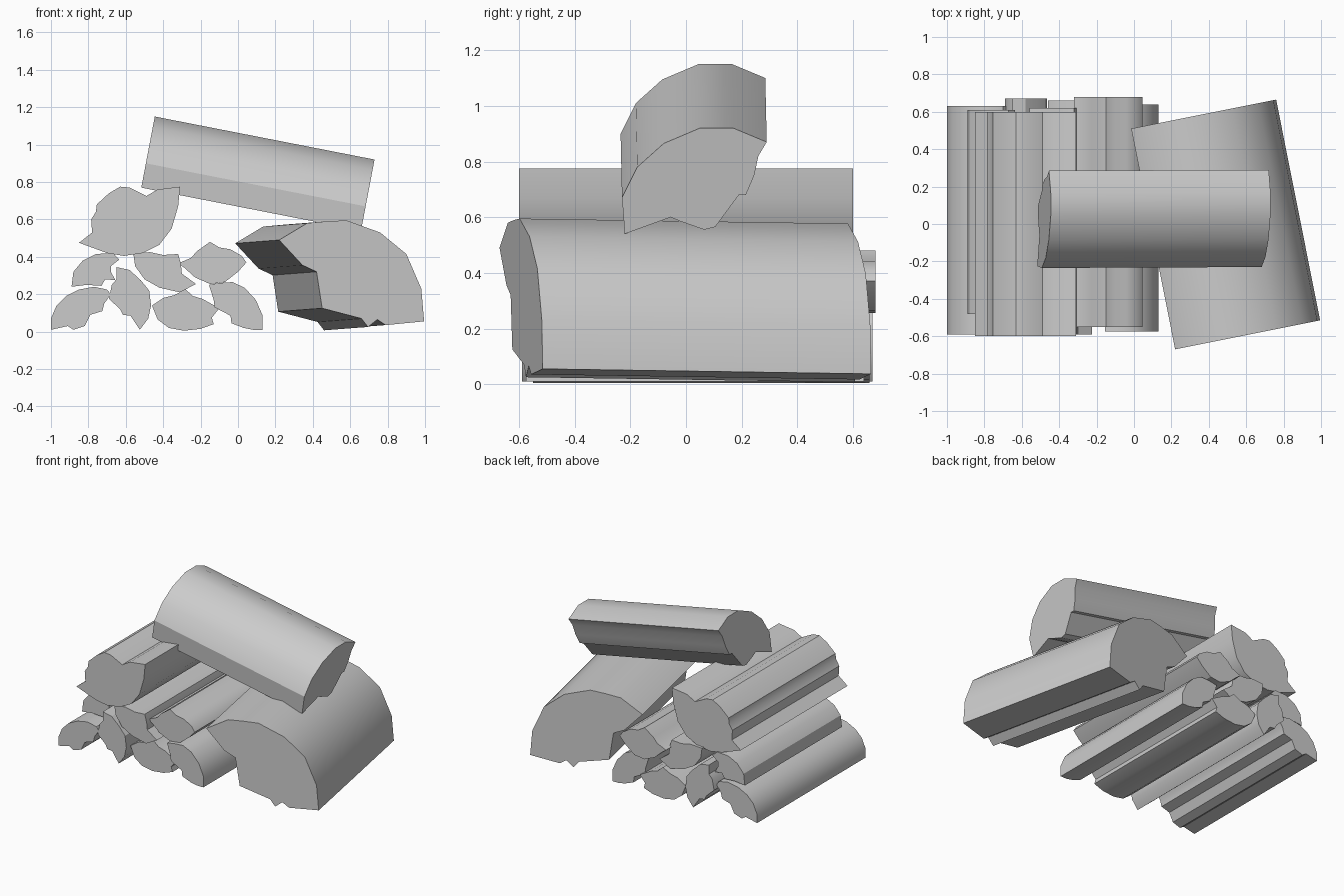
import bpy, bmesh, math
from mathutils import Vector


def extruded_log(name, ring, axis):
    """Extrude a closed 3D end outline along the log axis."""
    bm = bmesh.new()
    axis = Vector(axis)
    near = [bm.verts.new(p) for p in ring]
    far = [bm.verts.new(Vector(p) + axis) for p in ring]
    bm.faces.new(near)
    bm.faces.new(far[::-1])
    for i in range(len(ring)):
        j = (i + 1) % len(ring)
        bm.faces.new((near[i], far[i], far[j], near[j]))
    bmesh.ops.recalc_face_normals(bm, faces=bm.faces)
    mesh = bpy.data.meshes.new(name)
    bm.to_mesh(mesh)
    bm.free()
    obj = bpy.data.objects.new(name, mesh)
    bpy.context.collection.objects.link(obj)
    bpy.ops.object.select_all(action='DESELECT')
    obj.select_set(True)
    bpy.context.view_layer.objects.active = obj
    bpy.ops.object.shade_smooth_by_angle(angle=math.radians(30))
    return obj


def stacked_log(name, profile, y0, y1):
    """Log lying along y, from an x/z outline."""
    extruded_log(name, [(x, y0, z) for x, z in profile], (0, y1 - y0, 0))


# Stacked pieces of split firewood
stacked_log("bottom_left_log", [
    (-1, .01), (-1, .07), (-.97, .14), (-.92, .19), (-.85, .225), (-.77, .24),
    (-.7, .225), (-.68, .2), (-.715, .15), (-.725, .11), (-.79, .09),
    (-.82, .03), (-.88, .01), (-.91, .03)], -.59, .63)

stacked_log("middle_left_log", [
    (-.89, .24), (-.88, .32), (-.83, .38), (-.76, .415), (-.67, .42),
    (-.635, .385), (-.68, .35), (-.68, .32), (-.655, .275), (-.71, .28),
    (-.73, .245), (-.81, .25)], -.48, .61)

stacked_log("upper_left_log", [
    (-.85, .475), (-.78, .53), (-.785, .6), (-.76, .64), (-.755, .68),
    (-.69, .74), (-.63, .775), (-.58, .77), (-.49, .725), (-.43, .76),
    (-.31, .775), (-.32, .67), (-.355, .55), (-.42, .465), (-.51, .42),
    (-.61, .405), (-.7, .42)], -.6, .6)

stacked_log("lower_upright_log", [
    (-.65, .345), (-.58, .33), (-.52, .275), (-.475, .22), (-.465, .14),
    (-.48, .07), (-.525, .01), (-.575, .085), (-.615, .09), (-.63, .12),
    (-.69, .175), (-.675, .25), (-.65, .28)], -.59, .67)

stacked_log("middle_log", [
    (-.56, .42), (-.47, .425), (-.4, .41), (-.32, .415), (-.305, .36),
    (-.3, .31), (-.225, .255), (-.31, .21), (-.42, .235), (-.5, .28),
    (-.55, .35)], -.59, .62)

stacked_log("middle_right_log", [
    (-.32, .365), (-.25, .395), (-.22, .43), (-.15, .48), (-.1, .45),
    (-.04, .44), (.02, .405), (.045, .37), (0, .32), (-.07, .265),
    (-.15, .255), (-.23, .29), (-.285, .34)], -.55, .68)

stacked_log("bottom_middle_log", [
    (-.46, .14), (-.4, .18), (-.34, .195), (-.28, .225), (-.24, .19),
    (-.19, .175), (-.1, .125), (-.14, .075), (-.13, .04), (-.2, .015),
    (-.29, .005), (-.37, .02), (-.43, .065)], -.55, .66)

stacked_log("bottom_right_log", [
    (-.155, .25), (-.1, .26), (-.03, .265), (.035, .235), (.095, .17),
    (.13, .09), (.13, .01), (.08, .01), (.03, .02), (-.035, .045),
    (-.04, .085), (-.125, .13), (-.13, .17)], -.575, .64)

# Big split log turned on the ground to the right
big = [(.22, .49), (.37, .58), (.48, .59), (.58, .595), (.76, .53), (.9, .415),
       (.98, .23), (.995, .055), (.79, .035), (.745, .065), (.695, .025),
       (.66, .07), (.45, .125), (.42, .32), (.345, .355)]
extruded_log("big_right_log",
             [(x, -.67 + .2 * (x - .22), z) for x, z in big],
             (-.235, 1.18, -.018))

# Split log leaning across the top of the pile
lean = [(.29, .87), (.17, .92), (.05, .92), (-.08, .865), (-.175, .78),
        (-.23, .67), (-.22, .54), (-.055, .6), (-.02, .585), (.065, .555),
        (.105, .565), (.19, .68), (.215, .68), (.245, .75), (.26, .82)]
extruded_log("leaning_top_log",
             [(.73 + .19 * (z - .92), y, z) for y, z in lean],
             (-1.175, -.005, .23))
